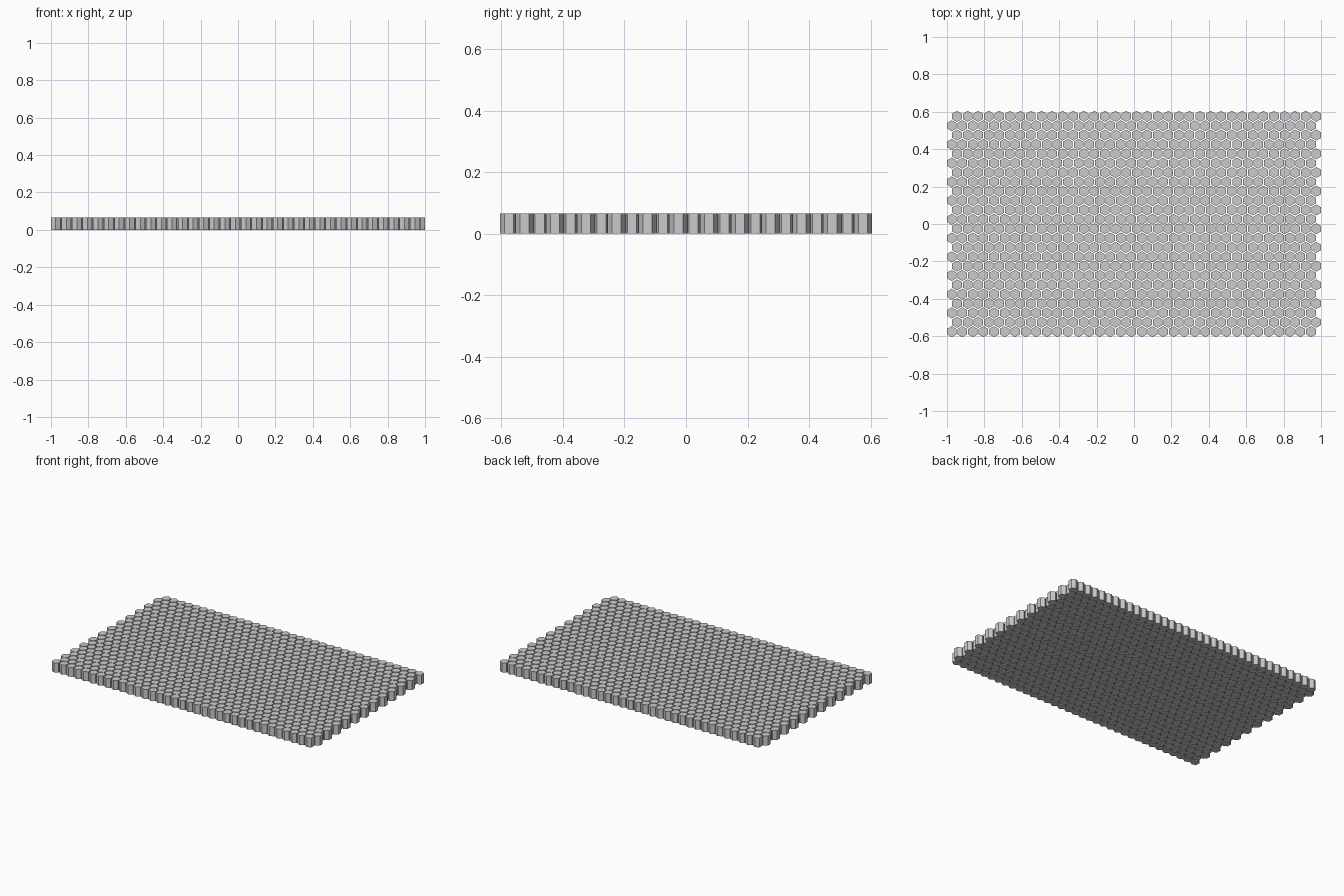
import bpy, bmesh
from math import sin, cos, pi, sqrt

if "Cube" in bpy.data.objects:
    bpy.data.objects.remove(bpy.data.objects["Cube"])

COLS, ROWS = 35, 24          # hexagonal pegs per row, number of rows
WIDTH = 0.051                # flat-to-flat size of a peg
R = WIDTH / sqrt(3)          # corner radius
HEIGHT = 0.065
DX = (2 - WIDTH) / (COLS - 0.5)
DY = (1.21 - 2 * R) / (ROWS - 1)


def add_hex_prism(bm, x, y):
    """Pointy-top hexagonal peg standing on z = 0."""
    ring = [(x + R * sin(i * pi / 3), y - R * cos(i * pi / 3)) for i in range(6)]
    low = [bm.verts.new((px, py, 0)) for px, py in ring]
    top = [bm.verts.new((px, py, HEIGHT)) for px, py in ring]
    bm.faces.new(top)
    bm.faces.new(low[::-1])
    for i in range(6):
        j = (i + 1) % 6
        bm.faces.new((low[i], low[j], top[j], top[i]))


# One peg from each of two staggered rows
bm = bmesh.new()
x0, y0 = -1 + WIDTH / 2, -DY * (ROWS - 1) / 2
add_hex_prism(bm, x0, y0)
add_hex_prism(bm, x0 + DX / 2, y0 + DY)
mesh = bpy.data.meshes.new("hexagon_tiles")
bm.to_mesh(mesh)
bm.free()
tiles = bpy.data.objects.new("hexagon_tiles", mesh)
bpy.context.collection.objects.link(tiles)

# Repeat the pair along the rows and then across the panel
for name, count, step in (("along", COLS, (DX, 0, 0)),
                          ("across", ROWS // 2, (0, 2 * DY, 0))):
    mod = tiles.modifiers.new(name, 'ARRAY')
    mod.count = count
    mod.use_relative_offset = False
    mod.use_constant_offset = True
    mod.constant_offset_displace = step
